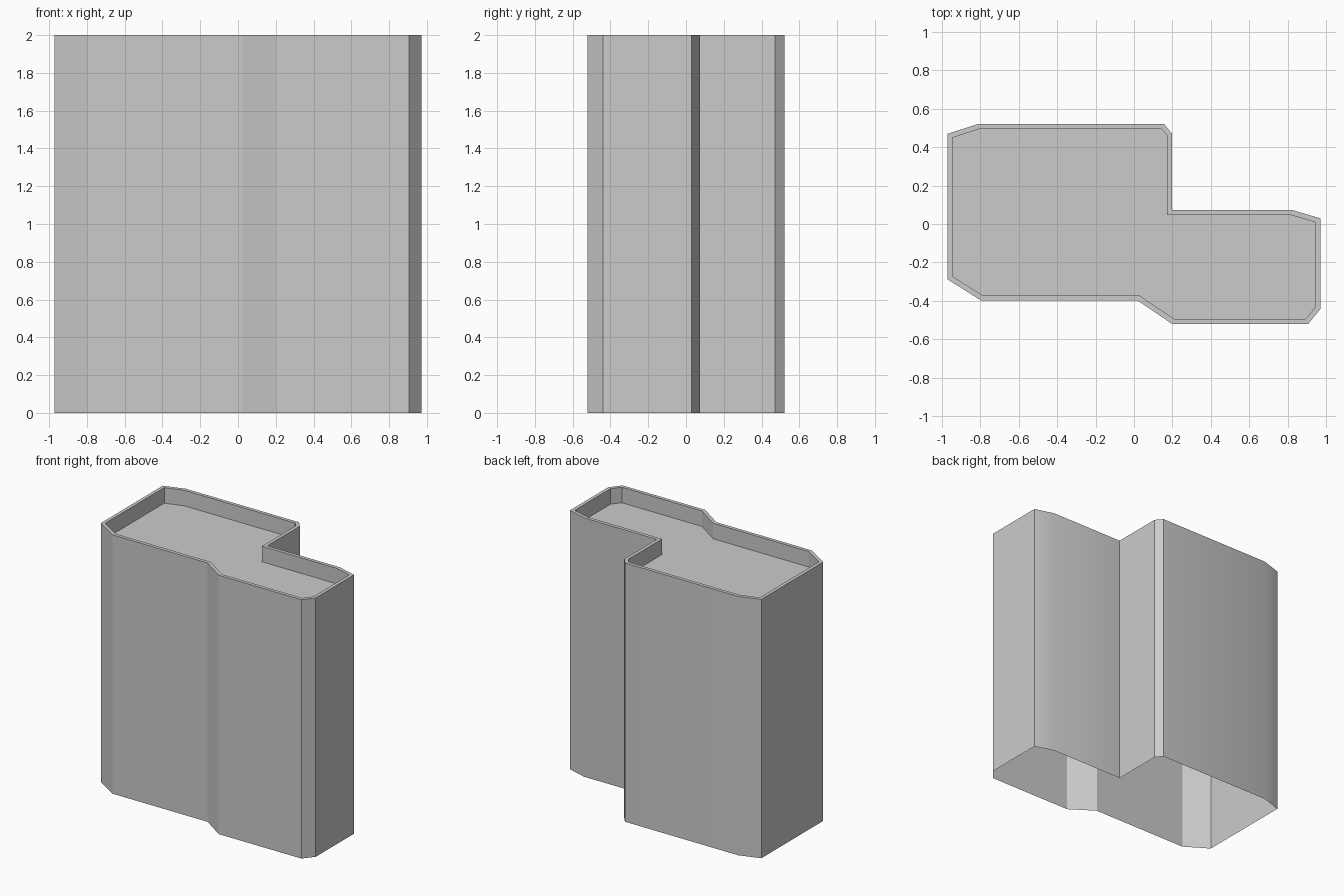
import bpy
import bmesh
import math

cube = bpy.data.objects.get("Cube")
if cube:
    bpy.data.objects.remove(cube, do_unlink=True)

HEIGHT = 2.0
PARAPET_WIDTH = 0.027
PARAPET_DEPTH = 0.12

# Floor plan, counter-clockwise from the front left corner
PLAN = [
    (-0.972, -0.287), (-0.795, -0.399), (0.02, -0.399), (0.2, -0.521),
    (0.906, -0.521), (0.972, -0.44), (0.972, 0.029), (0.82, 0.074),
    (0.199, 0.074), (0.199, 0.47), (0.156, 0.521), (-0.81, 0.521),
    (-0.972, 0.469),
]

# Concrete material
concrete = bpy.data.materials.new("concrete_grey")
concrete.use_nodes = True
grey = (0.6, 0.6, 0.6, 1.0)
concrete.diffuse_color = grey
concrete.node_tree.nodes["Principled BSDF"].inputs["Base Color"].default_value = grey


def raise_face(bm, face, height):
    """Extrude one face straight up or down, leaving its base open."""
    top = bmesh.ops.extrude_discrete_faces(bm, faces=[face])["faces"][0]
    bmesh.ops.translate(bm, verts=list(top.verts), vec=(0, 0, height))
    return top


# Outer walls, open underneath
bm = bmesh.new()
plan_face = bm.faces.new([bm.verts.new((x, y, 0)) for x, y in PLAN])
bm.normal_update()
roof = raise_face(bm, plan_face, HEIGHT)
bm.normal_update()

# Parapet rim and sunken roof
bmesh.ops.inset_region(bm, faces=[roof], thickness=PARAPET_WIDTH,
                       use_even_offset=True, use_boundary=True)
raise_face(bm, roof, -PARAPET_DEPTH)
bm.normal_update()

mesh = bpy.data.meshes.new("building_shell")
bm.to_mesh(mesh)
bm.free()
mesh.materials.append(concrete)

building = bpy.data.objects.new("building_shell", mesh)
bpy.context.collection.objects.link(building)

# Soft shading across the shallow wall bends only
bpy.ops.object.select_all(action="DESELECT")
building.select_set(True)
bpy.context.view_layer.objects.active = building
bpy.ops.object.shade_smooth_by_angle(angle=math.radians(30))
